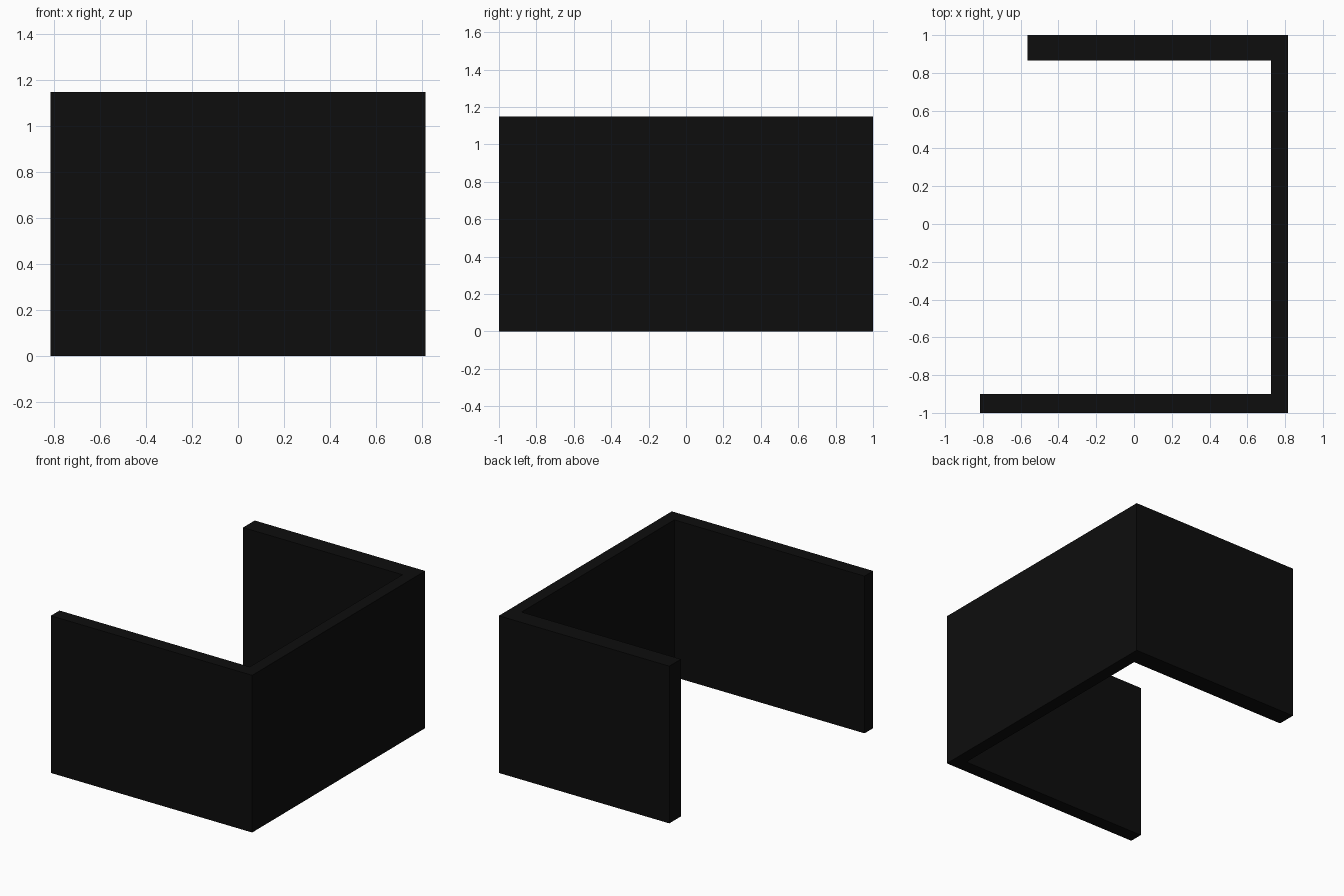
import bpy, bmesh

if "Cube" in bpy.data.objects:
    bpy.data.objects.remove(bpy.data.objects["Cube"])

HEIGHT = 1.15

# Flat near-black paint
black = bpy.data.materials.new("black")
black.diffuse_color = (0.004, 0.004, 0.004, 1)
black.use_nodes = True
black.node_tree.nodes["Principled BSDF"].inputs["Base Color"].default_value = black.diffuse_color

# U-shaped plan of the three joined walls, counter-clockwise
plan = [(-0.815, -1), (0.815, -1), (0.815, 1), (-0.565, 1),
        (-0.565, 0.865), (0.725, 0.865), (0.725, -0.90), (-0.815, -0.90)]

# Extrude the plan straight up into the walls
bm = bmesh.new()
base = bm.faces.new([bm.verts.new((x, y, 0)) for x, y in plan])
ext = bmesh.ops.extrude_face_region(bm, geom=[base], use_keep_orig=True)
top = [v for v in ext["geom"] if isinstance(v, bmesh.types.BMVert)]
bmesh.ops.translate(bm, verts=top, vec=(0, 0, HEIGHT))
bmesh.ops.recalc_face_normals(bm, faces=bm.faces)

mesh = bpy.data.meshes.new("walls")
bm.to_mesh(mesh)
bm.free()
mesh.materials.append(black)
walls = bpy.data.objects.new("walls", mesh)
bpy.context.collection.objects.link(walls)
